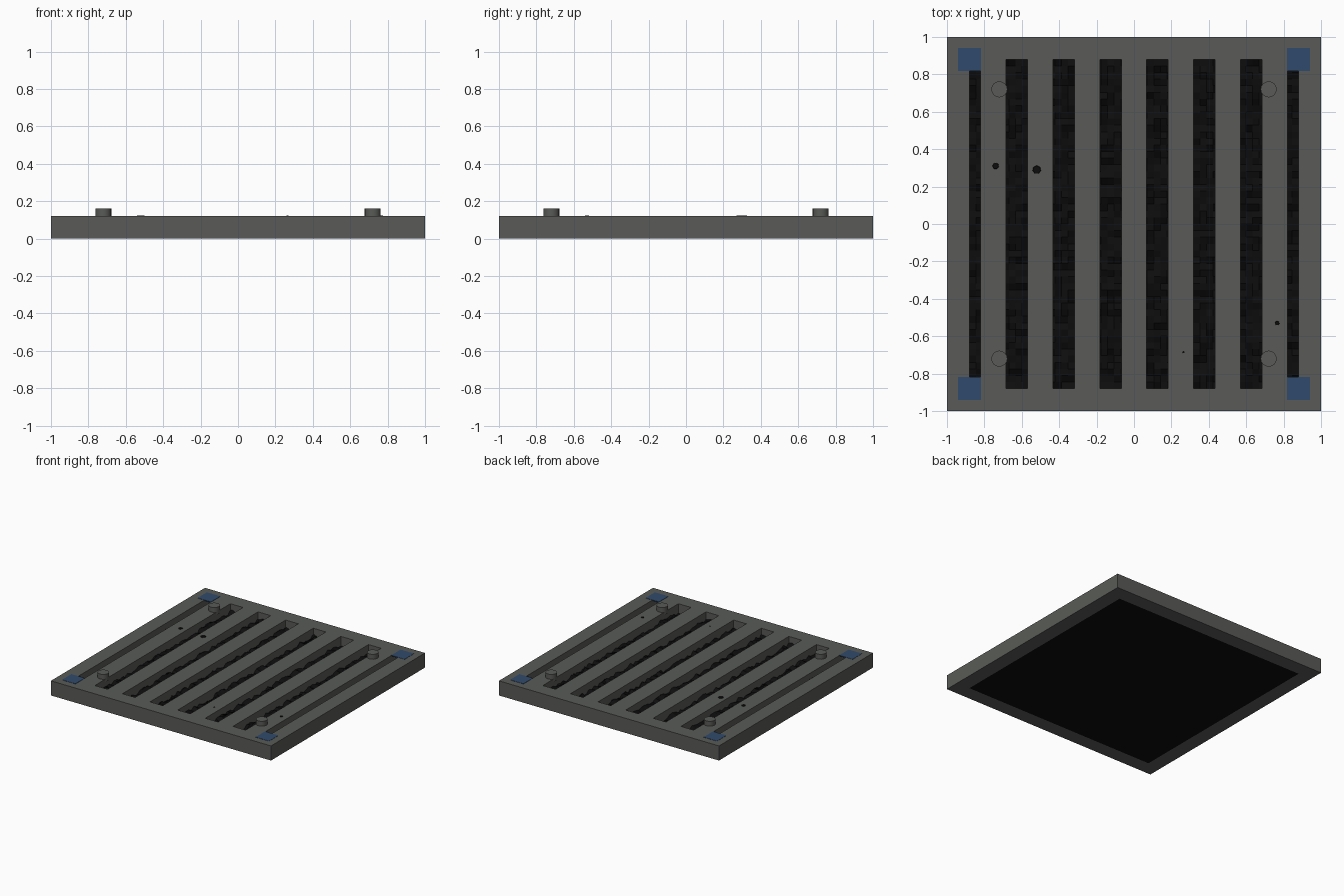
import bpy, bmesh, random
from mathutils import Matrix

random.seed(4)
if "Cube" in bpy.data.objects:
    bpy.data.objects.remove(bpy.data.objects["Cube"], do_unlink=True)

TOP = 0.12      # upper surface of the tile
INNER = 0.88    # half width of the opening inside the rim


def material(name, rgb):
    mat = bpy.data.materials.new(name)
    mat.use_nodes = True
    mat.diffuse_color = (*rgb, 1)
    mat.node_tree.nodes["Principled BSDF"].inputs["Base Color"].default_value = (*rgb, 1)
    return mat


grey = material("grey metal", (0.1, 0.105, 0.095))
blue = material("blue paint", (0.03, 0.068, 0.15))
black = material("black soil", (0.004, 0.004, 0.004))


def finish(bm, name, mat):
    bmesh.ops.recalc_face_normals(bm, faces=bm.faces)
    mesh = bpy.data.meshes.new(name)
    bm.to_mesh(mesh)
    bm.free()
    mesh.materials.append(mat)
    obj = bpy.data.objects.new(name, mesh)
    bpy.context.collection.objects.link(obj)
    return obj


def box(name, x, y, z0, z1, sx, sy, mat):
    bm = bmesh.new()
    place = Matrix.Translation((x, y, (z0 + z1) / 2)) @ Matrix.Diagonal((sx, sy, z1 - z0, 1))
    bmesh.ops.create_cube(bm, size=1, matrix=place)
    return finish(bm, name, mat)


def disc(name, x, y, z0, z1, radius, sides, mat, taper=1):
    bm = bmesh.new()
    bmesh.ops.create_cone(bm, cap_ends=True, segments=sides, radius1=radius,
                          radius2=radius * taper, depth=z1 - z0,
                          matrix=Matrix.Translation((x, y, (z0 + z1) / 2)))
    return finish(bm, name, mat)


# Square rim with an open middle
bm = bmesh.new()
corners = [(-1, -1), (1, -1), (1, 1), (-1, 1)]
outer = [bm.verts.new((x, y, 0)) for x, y in corners]
inner = [bm.verts.new((x * INNER, y * INNER, 0)) for x, y in corners]
ring = [bm.faces.new((outer[i], outer[(i + 1) % 4], inner[(i + 1) % 4], inner[i]))
        for i in range(4)]
raised = bmesh.ops.extrude_face_region(bm, geom=ring, use_keep_orig=True)["geom"]
bmesh.ops.translate(bm, vec=(0, 0, TOP),
                    verts=[v for v in raised if isinstance(v, bmesh.types.BMVert)])
finish(bm, "rim", grey)

# Grate bars
for i in range(-3, 4):
    box(f"grate_bar_{i + 4}", i * 0.251, 0, 0.03, TOP, 0.136, INNER * 2, grey)

# Rough soil filling the tray, flat underneath
bm = bmesh.new()
bmesh.ops.create_grid(bm, x_segments=50, y_segments=50, size=INNER)
for v in bm.verts:
    v.co.z = random.uniform(0.035, 0.075)
rims = [e for e in bm.edges if e.is_boundary]
skirt = bmesh.ops.extrude_edge_only(bm, edges=rims)["geom"]
for v in skirt:
    if isinstance(v, bmesh.types.BMVert):
        v.co.z = 0
bmesh.ops.contextual_create(bm, geom=[e for e in bm.edges if e.is_boundary])
finish(bm, "soil_bed", black)

# Grit showing through on the bars
for n, (x, y, r) in enumerate([(-0.74, 0.31, 0.02), (-0.52, 0.29, 0.026),
                               (0.765, -0.53, 0.014), (0.265, -0.685, 0.007)]):
    disc(f"grit_{n + 1}", x, y, TOP - 0.004, TOP + 0.003, r, 7, black, 0.8)

# Corner plates and pegs
for side, sx in (("left", 1), ("right", -1)):
    for end, sy in (("front", -1), ("back", 1)):
        box(f"corner_plate_{end}_{side}", sx * 0.88, sy * 0.88, TOP - 0.005, TOP + 0.002,
            0.122, 0.122, blue)
        peg = disc(f"peg_{end}_{side}", sx * 0.72, sy * 0.72, TOP - 0.02, 0.16, 0.043, 16, grey)
        bpy.ops.object.select_all(action="DESELECT")
        peg.select_set(True)
        bpy.context.view_layer.objects.active = peg
        bpy.ops.object.shade_smooth_by_angle()
